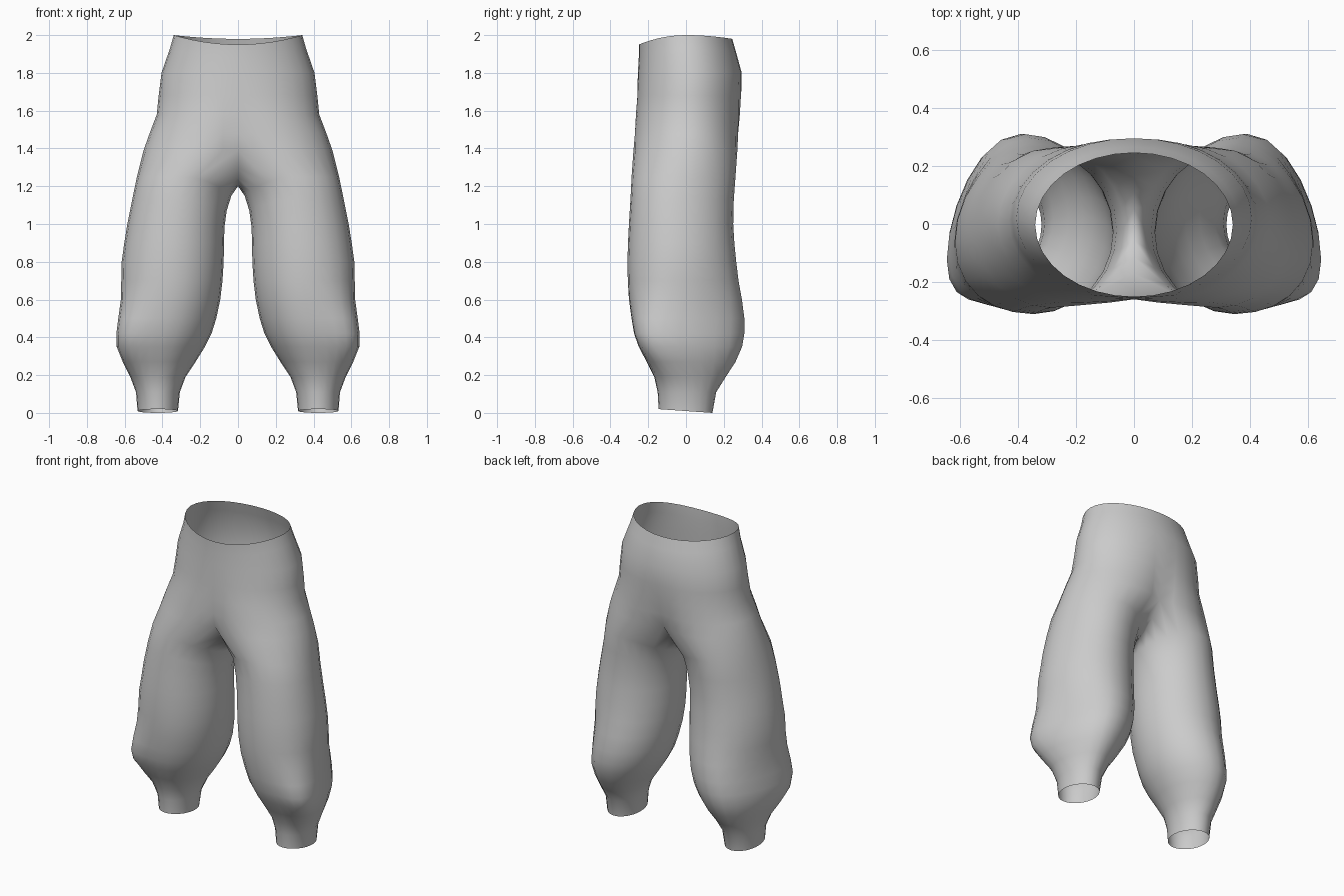
import bpy, bmesh
from math import sin, cos, radians

cube = bpy.data.objects.get("Cube")
if cube:
    bpy.data.objects.remove(cube, do_unlink=True)

grey = bpy.data.materials.new("soft grey cloth")
grey.use_nodes = True
grey.diffuse_color = (0.6, 0.6, 0.6, 1)
grey.node_tree.nodes["Principled BSDF"].inputs["Base Color"].default_value = (0.6, 0.6, 0.6, 1)

OUTER = 16   # segments from front centre round the hip to back centre
SEAM = 8     # segments along the crotch seam
LOOP = OUTER + SEAM

# hip rings: height, half width, front y, back y, sweep angle of the half ring
HIPS = [
    (1.98, 0.34, -0.25, 0.245, 90),
    (1.93, 0.36, -0.25, 0.265, 90),
    (1.80, 0.405, -0.255, 0.295, 91),
    (1.68, 0.42, -0.258, 0.293, 95),
    (1.58, 0.43, -0.265, 0.285, 102),
    (1.48, 0.468, -0.272, 0.278, 111),
    (1.39, 0.50, -0.278, 0.272, 120),
]
# leg rings: height, inner x, outer x, front y, back y, inner drop, outer bend
LEGS = [
    (1.25, 0.035, 0.535, -0.288, 0.262, 0.10, 0.02),
    (1.13, 0.06, 0.56, -0.294, 0.253, 0.06, 0.03),
    (1.00, 0.072, 0.586, -0.302, 0.25, 0.02, 0.03),
    (0.90, 0.074, 0.602, -0.307, 0.256, 0, 0.03),
    (0.80, 0.076, 0.616, -0.31, 0.266, 0, 0.04),
    (0.70, 0.082, 0.618, -0.308, 0.278, 0, 0.05),
    (0.60, 0.094, 0.62, -0.302, 0.296, 0, 0.08),
    (0.50, 0.115, 0.634, -0.288, 0.309, 0, 0.12),
    (0.42, 0.14, 0.644, -0.275, 0.309, 0, 0.14),
    (0.35, 0.175, 0.642, -0.25, 0.297, 0, 0.13),
    (0.27, 0.225, 0.61, -0.208, 0.262, 0, 0.09),
    (0.19, 0.278, 0.57, -0.168, 0.21, 0, 0.04),
    (0.11, 0.308, 0.54, -0.15, 0.16, 0, 0.01),
    (0.01, 0.318, 0.532, -0.145, 0.14, 0, 0),
]

bm = bmesh.new()


def hip_ring(index, z, width, front, back, sweep):
    """Half ring on the left side, ending on the centre plane at both ends."""
    ring, c0 = [], cos(radians(sweep))
    for i in range(OUTER + 1):
        a = radians(sweep) * (2 * i / OUTER - 1)
        x = width * (cos(a) - c0) / (1 - c0)
        y = (front + back) / 2 + (back - front) / 2 * sin(a)
        # the waistband dips at the front and slightly at the back
        dip = (0.05 * max(0, -sin(a)) ** 2 + 0.02 * max(0, sin(a)) ** 2) if index < 2 else 0
        ring.append(bm.verts.new((0 if i in (0, OUTER) else x, y, z + 0.02 * (index == 0) - dip)))
    return ring


def leg_ring(z, inner, outer, front, back, drop, bend):
    """Closed ring round the left leg, starting at the front inner side."""
    ring = []
    for i in range(LOOP):
        a = radians(360 * i / LOOP - 120)
        c, s = cos(a), sin(a)
        x = (inner + outer) / 2 + (outer - inner) / 2 * c
        y = (front + back) / 2 + (back - front) / 2 * s - bend * max(0, c) ** 2
        tilt = -0.01 * s if z < 0.05 else 0
        ring.append(bm.verts.new((x, y, z + tilt - drop * max(0, -c) ** 2)))
    return ring


def bridge(upper, lower, closed):
    count = len(upper) if closed else len(upper) - 1
    for i in range(count):
        j = (i + 1) % len(upper)
        bm.faces.new((upper[i], lower[i], lower[j], upper[j]))


# waist and hips
hips = [hip_ring(n, *h) for n, h in enumerate(HIPS)]
for up, low in zip(hips, hips[1:]):
    bridge(up, low, False)

# crotch seam arching between the back and front centres
front_end, back_end = hips[-1][0].co, hips[-1][-1].co
seam = []
for i in range(1, SEAM):
    s = 1 - 2 * i / SEAM
    y = back_end.y * s if s > 0 else -front_end.y * s
    seam.append(bm.verts.new((0, y * 0.95, 1.2 + 0.17 * abs(s) ** 2)))

# legs down to the open cuffs
rings = [hips[-1] + seam] + [leg_ring(*r) for r in LEGS]
for up, low in zip(rings, rings[1:]):
    bridge(up, low, True)

# mirror the left half across the centre plane
copy = bmesh.ops.duplicate(bm, geom=bm.verts[:] + bm.edges[:] + bm.faces[:])["geom"]
for v in copy:
    if isinstance(v, bmesh.types.BMVert):
        v.co.x = -v.co.x
bmesh.ops.reverse_faces(bm, faces=[f for f in copy if isinstance(f, bmesh.types.BMFace)])
bmesh.ops.remove_doubles(bm, verts=bm.verts, dist=0.0005)
for f in bm.faces:
    f.smooth = True

mesh = bpy.data.meshes.new("trousers")
bm.to_mesh(mesh)
bm.free()
mesh.materials.append(grey)
trousers = bpy.data.objects.new("trousers", mesh)
bpy.context.collection.objects.link(trousers)
